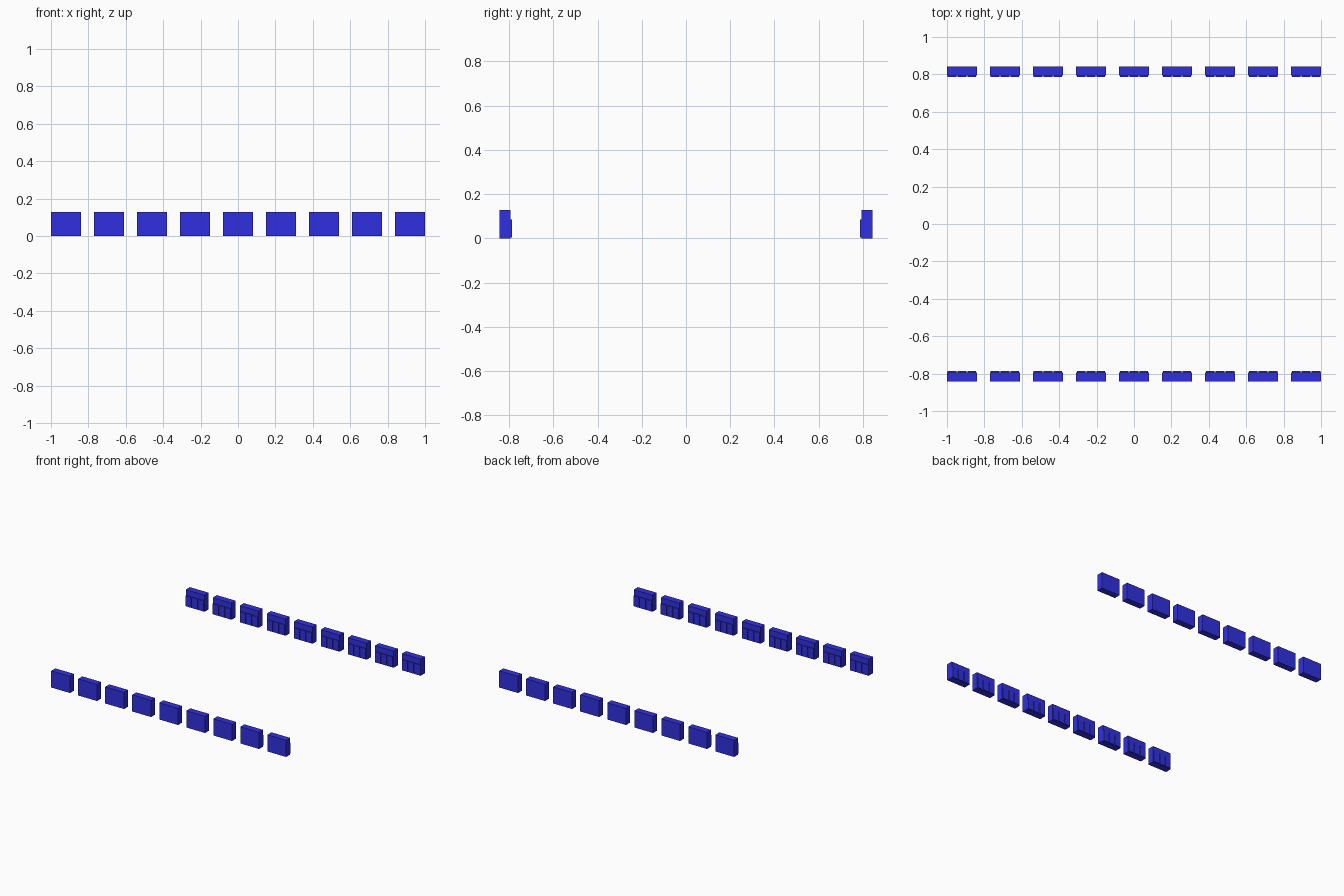
import bpy

if "Cube" in bpy.data.objects:
    bpy.data.objects.remove(bpy.data.objects["Cube"])

blue = bpy.data.materials.new("blue")
blue.diffuse_color = (0.03, 0.03, 0.75, 1)
blue.use_nodes = True
blue.node_tree.nodes["Principled BSDF"].inputs["Base Color"].default_value = blue.diffuse_color


def box(name, x0, x1, y0, y1, z0, z1):
    bpy.ops.mesh.primitive_cube_add(size=1, location=((x0 + x1) / 2, (y0 + y1) / 2, (z0 + z1) / 2))
    o = bpy.context.object
    o.name = name
    o.scale = (x1 - x0, abs(y1 - y0), z1 - z0)
    bpy.ops.object.transform_apply(location=False, rotation=False, scale=True)
    o.data.materials.append(blue)
    return o


WIDTH, COUNT = 0.16, 9
PITCH = (2 - WIDTH) / (COUNT - 1)

for side in (-1, 1):
    for i in range(COUNT):
        x = -1 + i * PITCH
        # solid block, outer face plain
        box("block", x, x + WIDTH, side * 0.843, side * 0.793, 0, 0.128)
        # three raised panels on the inner face
        for k in range(3):
            px = x + 0.004 + k * 0.0525
            box("inner_panel", px, px + 0.047, side * 0.795, side * 0.787, 0.004, 0.085)
